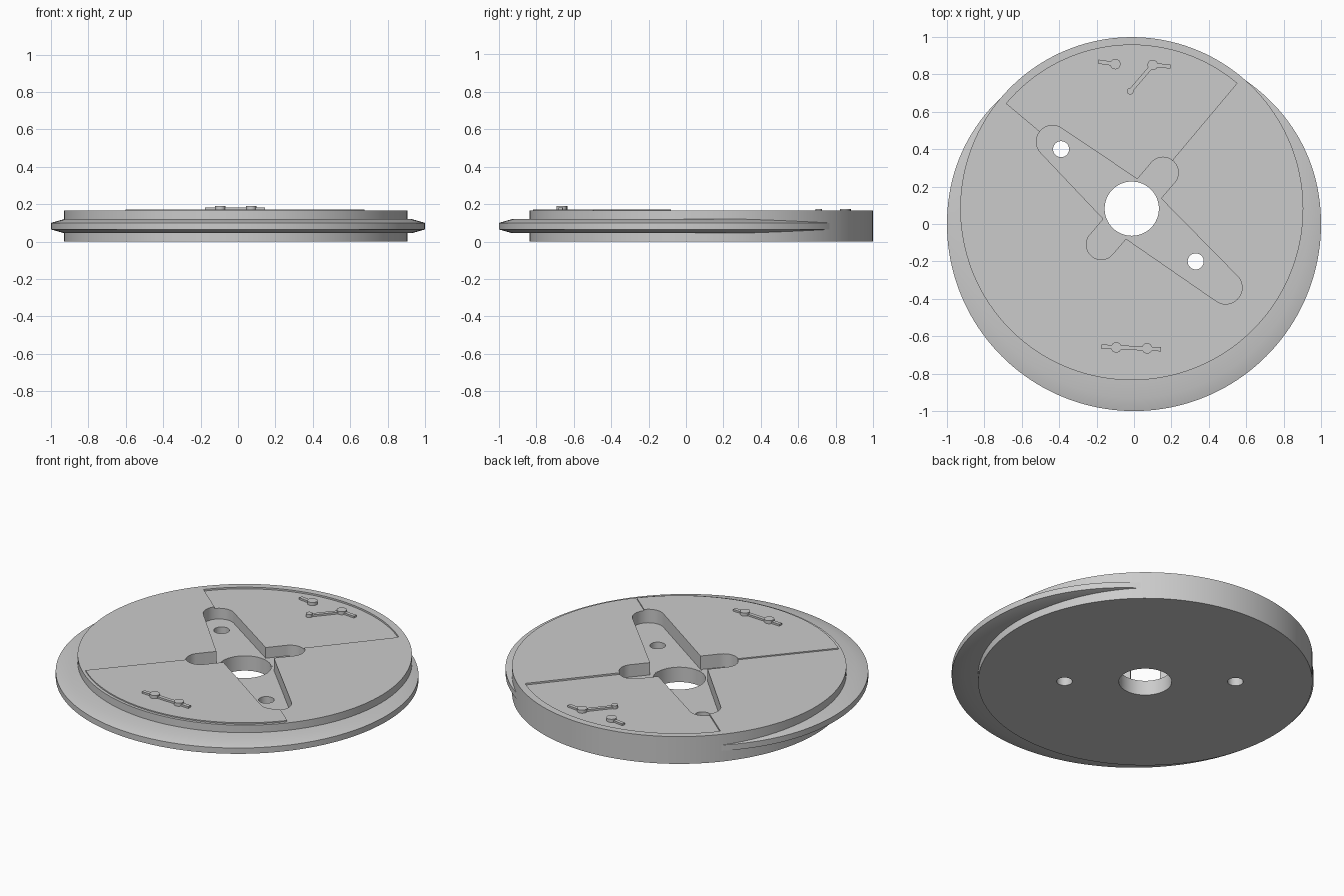
import bpy
import bmesh
import math
from mathutils import Vector, geometry

cube = bpy.data.objects.get("Cube")
if cube:
    bpy.data.objects.remove(cube, do_unlink=True)

grey = bpy.data.materials.new("plain grey")
grey.use_nodes = True
grey.diffuse_color = (0.6, 0.6, 0.6, 1)
grey.node_tree.nodes["Principled BSDF"].inputs["Base Color"].default_value = (0.6, 0.6, 0.6, 1)

CENTRE = Vector((-0.012, 0.082))
TOP = 0.165


def finish(name, bm):
    bmesh.ops.recalc_face_normals(bm, faces=bm.faces)
    mesh = bpy.data.meshes.new(name)
    bm.to_mesh(mesh)
    bm.free()
    mesh.materials.append(grey)
    obj = bpy.data.objects.new(name, mesh)
    bpy.context.collection.objects.link(obj)
    return obj


def prism(name, points, low, high):
    bm = bmesh.new()
    face = bm.faces.new([bm.verts.new((p[0], p[1], low)) for p in points])
    moved = bmesh.ops.extrude_face_region(bm, geom=[face])["geom"]
    verts = [v for v in moved if isinstance(v, bmesh.types.BMVert)]
    bmesh.ops.translate(bm, verts=verts, vec=(0, 0, high - low))
    return finish(name, bm)


def arc(centre, radius, start=0, end=360, steps=48):
    count = steps if end - start == 360 else steps + 1
    angles = [math.radians(start + (end - start) * i / steps) for i in range(count)]
    return [Vector((centre[0] + radius * math.cos(a), centre[1] + radius * math.sin(a))) for a in angles]


def capsule(p, q, rp, rq, steps=48):
    points = arc(p, rp, steps=steps) + arc(q, rq, steps=steps)
    return [points[i] for i in geometry.convex_hull_2d(points)]


def sector(radius, start, end):
    return [CENTRE] + arc(CENTRE, radius, start, end)


def activate(obj):
    bpy.ops.object.select_all(action="DESELECT")
    obj.select_set(True)
    bpy.context.view_layer.objects.active = obj


def cut(obj, cutters):
    activate(obj)
    for cutter in cutters:
        mod = obj.modifiers.new("cut", "BOOLEAN")
        mod.operation = "DIFFERENCE"
        mod.solver = "EXACT"
        mod.object = cutter
        bpy.ops.object.modifier_apply(modifier=mod.name)


def smooth(obj):
    activate(obj)
    bpy.ops.object.shade_smooth_by_angle(angle=math.radians(30))


# Main disc and the raised front quadrant
disc = prism("main_disc", arc(CENTRE, 0.917, steps=160), 0, TOP)
raised = prism("raised_quadrant", sector(0.9, 229, 320), 0.14, 0.172)

# Recess, tapered slots, short slots and through holes
recess = prism("recess_cutter", sector(0.875, 50, 140), 0.155, 0.3)
slots = [
    prism("long_slot_cutter_a", capsule(CENTRE, (-0.435, 0.44), 0.148, 0.087), 0.09, 0.3),
    prism("long_slot_cutter_b", capsule(CENTRE, (0.49, -0.34), 0.15, 0.088), 0.0902, 0.31),
    prism("short_slot_cutter", capsule((0.155, 0.275), (-0.175, -0.11), 0.082, 0.08), 0.0904, 0.32),
    prism("bore_cutter", arc(CENTRE, 0.145, steps=64), -0.1, 0.33),
]
pins = [prism("pin_hole_cutter", arc(p, 0.043, steps=32), -0.1, 0.34)
        for p in ((-0.39, 0.40), (0.33, -0.20))]
cut(disc, [recess] + slots + pins)
cut(raised, slots)
for helper in [recess] + slots + pins:
    bpy.data.objects.remove(helper, do_unlink=True)
smooth(disc)
smooth(raised)


# Offset bevelled flange that sinks into the disc at the back
def flange_radius(angle):
    y = math.sin(angle)
    return 1 - 0.025 * (max(0, y - 0.2) / 0.56) ** 2


bm = bmesh.new()
profile = [(0.75, 0.045), (0.93, 0.045), (1, 0.065), (1, 0.1), (0.93, 0.12), (0.75, 0.12)]
rings = []
for i in range(160):
    a = math.tau * i / 160
    k = flange_radius(a)
    rings.append([bm.verts.new((r * k * math.cos(a), r * k * math.sin(a), z)) for r, z in profile])
for i, ring in enumerate(rings):
    after = rings[(i + 1) % len(rings)]
    for j in range(len(profile)):
        n = (j + 1) % len(profile)
        bm.faces.new((ring[j], ring[n], after[n], after[j]))
smooth(finish("offset_flange", bm))

# Small pegs and rods on the front and back quadrants
for side, base, pegs, rods in (
    ("front", 0.172,
     [(-0.095, -0.66, 0.028), (0.07, -0.665, 0.028)],
     [((-0.175, -0.655), (0.145, -0.67))]),
    ("back", 0.155,
     [(-0.10, 0.855, 0.028), (0.10, 0.85, 0.028), (-0.02, 0.71, 0.018)],
     [((-0.10, 0.855), (-0.19, 0.868)), ((0.10, 0.85), (0.195, 0.842)), ((0.10, 0.85), (-0.02, 0.71))]),
):
    for x, y, r in pegs:
        smooth(prism(side + "_peg", arc((x, y), r, steps=24), base - 0.01, base + 0.019))
    for start, end in rods:
        p, q = Vector(start), Vector(end)
        side_step = (q - p).orthogonal().normalized() * 0.011
        prism(side + "_rod", [p + side_step, q + side_step, q - side_step, p - side_step],
              base - 0.01, base + 0.011)
